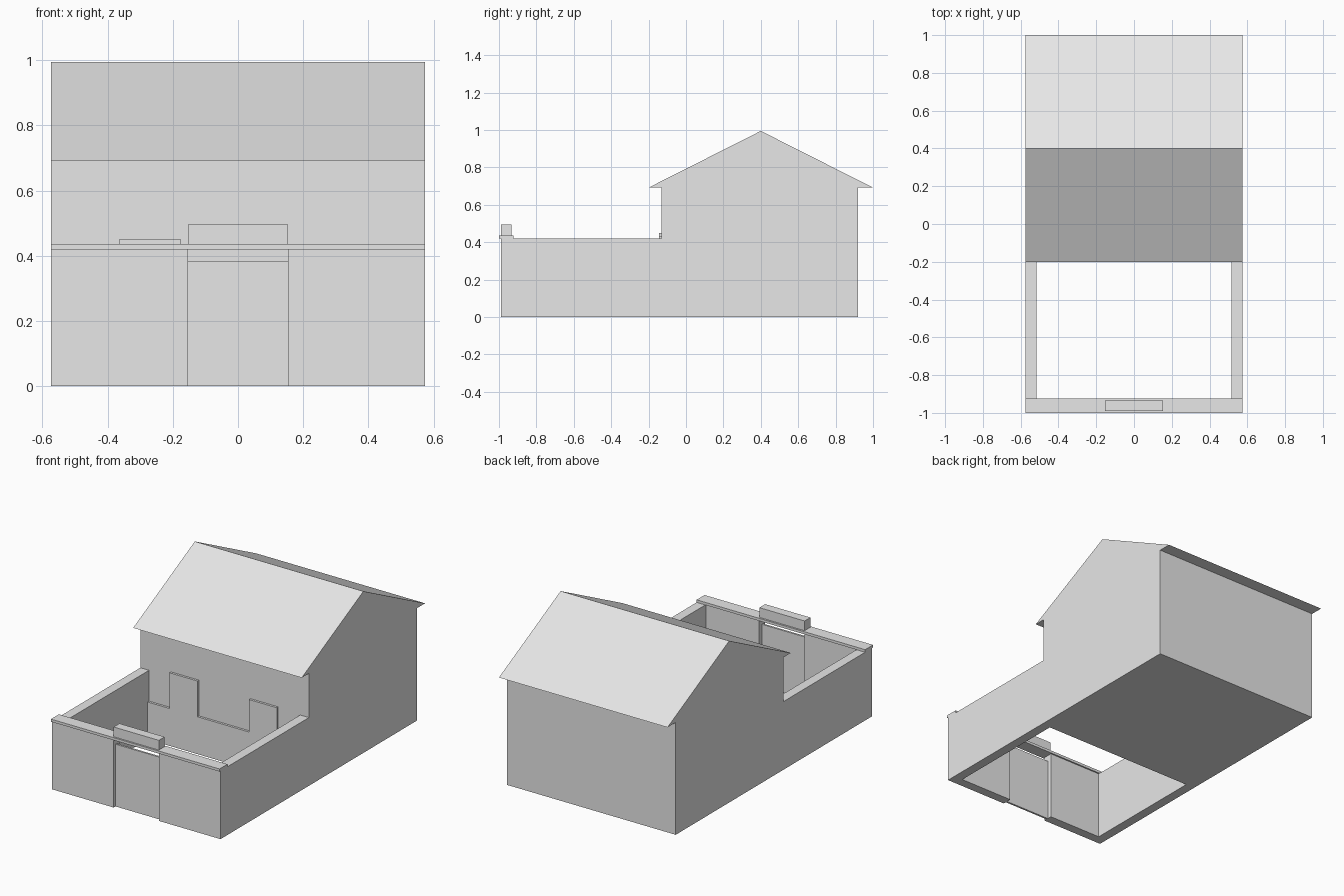
import bpy, bmesh
from mathutils import Vector

if "Cube" in bpy.data.objects:
    bpy.data.objects.remove(bpy.data.objects["Cube"])

grey = bpy.data.materials.new("plain_grey")
grey.diffuse_color = (0.8, 0.8, 0.8, 1)
grey.use_nodes = True
grey.node_tree.nodes["Principled BSDF"].inputs["Base Color"].default_value = grey.diffuse_color


def extrude(name, points, axis, start, end):
    """Extrude a closed 2D profile along the x axis (y, z points) or the y axis (x, z points)."""
    bm = bmesh.new()
    if axis == "x":
        verts = [bm.verts.new((start, a, b)) for a, b in points]
        step = Vector((end - start, 0, 0))
    else:
        verts = [bm.verts.new((a, start, b)) for a, b in points]
        step = Vector((0, end - start, 0))
    face = bm.faces.new(verts)
    new = bmesh.ops.extrude_face_region(bm, geom=[face])["geom"]
    bmesh.ops.translate(bm, vec=step, verts=[v for v in new if isinstance(v, bmesh.types.BMVert)])
    bmesh.ops.recalc_face_normals(bm, faces=bm.faces)
    mesh = bpy.data.meshes.new(name)
    bm.to_mesh(mesh)
    bm.free()
    mesh.materials.append(grey)
    obj = bpy.data.objects.new(name, mesh)
    bpy.context.collection.objects.link(obj)
    return obj


def box(name, x0, x1, y0, y1, z0, z1):
    return extrude(name, [(x0, z0), (x1, z0), (x1, z1), (x0, z1)], "y", y0, y1)


def cut(target, cutter):
    mod = target.modifiers.new("cut", "BOOLEAN")
    mod.operation = "DIFFERENCE"
    mod.solver = "EXACT"
    mod.object = cutter
    bpy.context.view_layer.objects.active = target
    bpy.ops.object.modifier_apply(modifier=mod.name)
    bpy.data.objects.remove(cutter)


W = 0.574        # half width
IN = 0.515       # half width inside the yard
GATE = 0.154     # half width of the gate

# House with gable roof and yard walls, from one side profile
house = extrude("house_and_yard_walls", [
    (-0.99, 0), (0.92, 0), (0.92, 0.692), (1.0, 0.692), (0.4, 0.995),
    (-0.2, 0.692), (-0.13, 0.692), (-0.13, 0.42), (-0.99, 0.42)], "x", -W, W)

# Open yard and gateway
cut(house, box("yard_cutter", -IN, IN, -0.932, -0.13, -0.1, 0.6))
cut(house, box("gateway_cutter", -GATE, GATE, -1.1, -0.85, -0.1, 0.6))

# Front wall coping, gate panel and the block above it
box("wall_coping", -W, W, -1.0, -0.923, 0.42, 0.436)
box("gate", -GATE, GATE, -0.972, -0.96, 0, 0.383)
box("block_over_gate", -GATE, GATE, -0.99, -0.934, 0.436, 0.496)

# Raised lower facing on the house front, with two taller parts
extrude("house_front_facing", [
    (-IN, 0), (IN, 0), (IN, 0.23), (0.365, 0.23), (0.365, 0.43), (0.175, 0.43),
    (0.175, 0.23), (-0.175, 0.23), (-0.175, 0.45), (-0.365, 0.45),
    (-0.365, 0.23), (-IN, 0.23)], "y", -0.144, -0.13)
